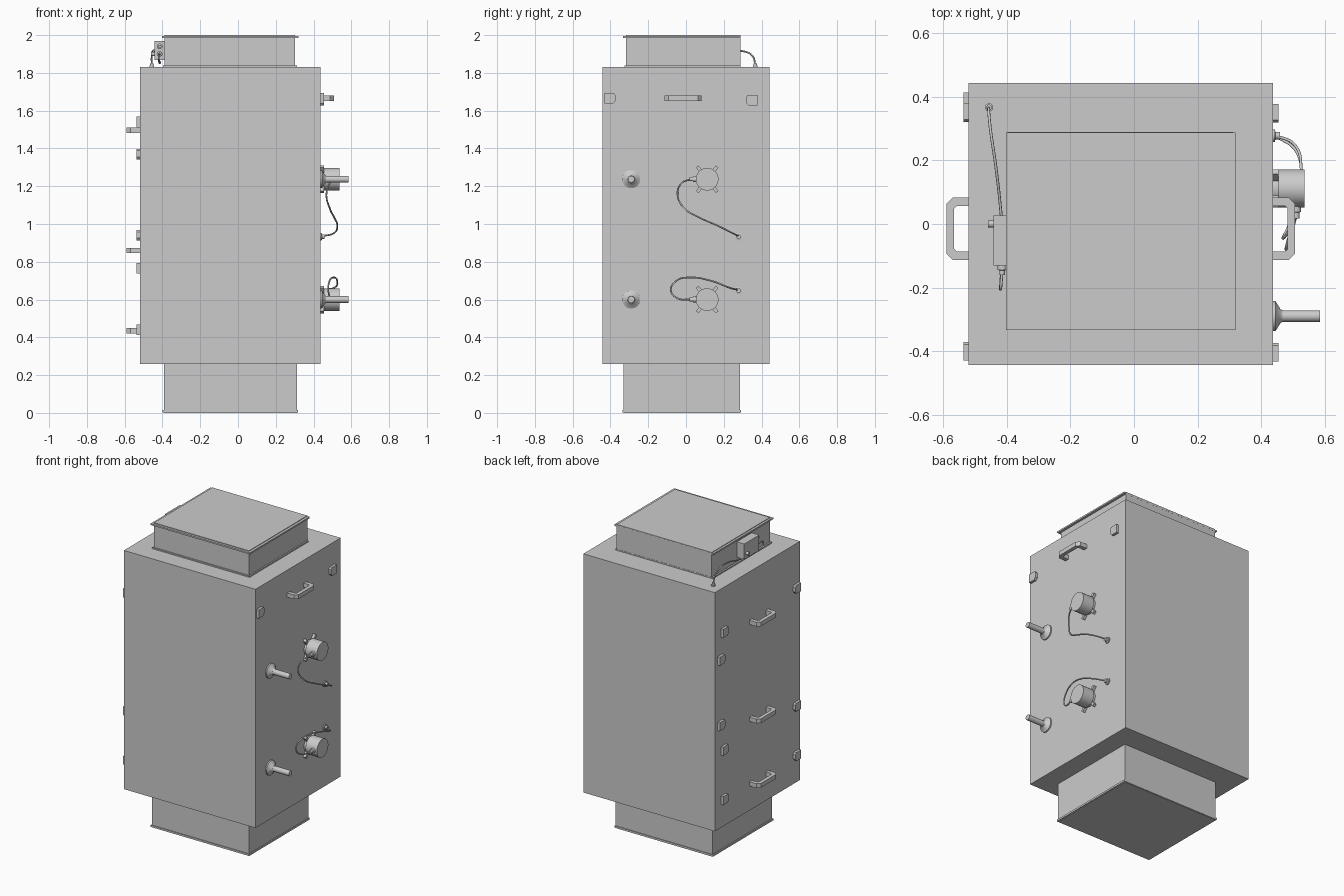
import bpy, bmesh, math
from mathutils import Vector

if "Cube" in bpy.data.objects:
    bpy.data.objects.remove(bpy.data.objects["Cube"])


def finish(name, bm, smooth=False):
    bmesh.ops.recalc_face_normals(bm, faces=bm.faces)
    me = bpy.data.meshes.new(name)
    bm.to_mesh(me)
    bm.free()
    ob = bpy.data.objects.new(name, me)
    bpy.context.collection.objects.link(ob)
    if smooth:
        bpy.ops.object.select_all(action='DESELECT')
        bpy.context.view_layer.objects.active = ob
        ob.select_set(True)
        bpy.ops.object.shade_smooth_by_angle(angle=math.radians(35))
    return ob


def prism(name, pts, depth):
    """Extrude a planar outline of 3D points along a vector."""
    bm = bmesh.new()
    face = bm.faces.new([bm.verts.new(p) for p in pts])
    ext = bmesh.ops.extrude_face_region(bm, geom=[face], use_keep_orig=True)
    moved = [g for g in ext['geom'] if isinstance(g, bmesh.types.BMVert)]
    bmesh.ops.translate(bm, vec=depth, verts=moved)
    return finish(name, bm)


def box(name, x0, x1, y0, y1, z0, z1):
    return prism(name, [(x0, y0, z0), (x1, y0, z0), (x1, y1, z0), (x0, y1, z0)], (0, 0, z1 - z0))


def lathe(name, start, direction, profile, sides=24):
    """Stack of (distance, radius) rings along a direction, capped at both ends."""
    d = Vector(direction).normalized()
    rot = d.to_track_quat('Z', 'Y')
    bm = bmesh.new()
    rings = []
    for t, r in profile:
        ring = []
        for i in range(sides):
            a = 2 * math.pi * (i + 0.5) / sides
            ring.append(bm.verts.new(Vector(start) + rot @ Vector((r * math.cos(a), r * math.sin(a), t))))
        rings.append(ring)
    for lo, hi in zip(rings, rings[1:]):
        for i in range(sides):
            j = (i + 1) % sides
            bm.faces.new((lo[i], lo[j], hi[j], hi[i]))
    bm.faces.new(rings[0][::-1])
    bm.faces.new(rings[-1])
    return finish(name, bm, True)


def cable(name, pts, radius=0.0045):
    cu = bpy.data.curves.new(name, 'CURVE')
    cu.dimensions = '3D'
    cu.bevel_depth = radius
    cu.bevel_resolution = 2
    cu.resolution_u = 8
    cu.use_fill_caps = True
    sp = cu.splines.new('BEZIER')
    sp.bezier_points.add(len(pts) - 1)
    for bp, p in zip(sp.bezier_points, pts):
        bp.co = p
        bp.handle_left_type = bp.handle_right_type = 'AUTO'
    ob = bpy.data.objects.new(name, cu)
    bpy.context.collection.objects.link(ob)
    bpy.ops.object.select_all(action='DESELECT')
    bpy.context.view_layer.objects.active = ob
    ob.select_set(True)
    bpy.ops.object.convert(target='MESH')


XL, XR = -0.52, 0.437   # casing side planes

# Casing and ducts with flanges
box("casing", XL, XR, -0.443, 0.443, 0.26, 1.83)
box("lower_duct", -0.393, 0.312, -0.332, 0.287, 0.0, 0.26)
box("lower_duct_lip", -0.40, 0.317, -0.337, 0.291, 0.003, 0.015)
box("upper_duct", -0.388, 0.303, -0.318, 0.288, 1.83, 2.0)
box("upper_duct_flange", -0.402, 0.319, -0.333, 0.2885, 1.986, 1.996)
box("upper_duct_base_lip", -0.398, 0.312, -0.326, 0.2895, 1.83, 1.838)


# Handles: chamfered C-shaped bars
def handle(side, z):
    x = XR if side > 0 else XL
    prof = [(0, -0.113), (0.05, -0.113), (0.07, -0.093), (0.07, 0.063), (0.05, 0.083), (0, 0.083),
            (0, 0.057), (0.038, 0.057), (0.046, 0.049), (0.046, -0.079), (0.038, -0.087), (0, -0.087)]
    prism("handle", [(x + side * a, b, z - 0.014) for a, b in prof], (0, 0, 0.028))


handle(1, 1.666)
for z in (1.497, 0.86, 0.435):
    handle(-1, z)


# Latches: small plates with clipped inner corners
def latch(side, y, z):
    x = XR if side > 0 else XL
    s = 1 if y < 0 else -1
    prof = [(-0.029, -0.028), (0.017, -0.028), (0.029, -0.014), (0.029, 0.018), (0.021, 0.028), (-0.029, 0.028)]
    prism("latch", [(x, y + s * a, z + b) for a, b in prof], (side * 0.017, 0, 0))


latch(1, -0.403, 1.665)
latch(1, 0.349, 1.655)
for z in (1.54, 0.765, 0.44):
    latch(-1, -0.40, z)
    latch(-1, 0.35, z)
for z in (1.37, 0.94):
    latch(-1, 0.385, z)

# Probe fittings and pressure switches on the right side
for z in (1.237, 0.60):
    lathe("probe_flange", (XR, -0.29, z), (1, 0, 0), [(0, 0.048), (0.008, 0.048), (0.024, 0.022), (0.03, 0.019)], 20)
    lathe("probe_tube", (XR, -0.29, z), (1, 0, 0), [(0, 0.018), (0.148, 0.018)], 16)
    y = 0.112
    lathe("sensor_base", (XR, y, z), (1, 0, 0), [(0, 0.05), (0.018, 0.05)])
    lathe("sensor_body", (XR, y, z), (1, 0, 0), [(0.018, 0.06), (0.1, 0.06)])
    for k in range(4):
        a = math.radians(52 if k % 2 else 128) + math.pi * (k // 2)
        u, v = Vector((0, math.cos(a), math.sin(a))), Vector((0, -math.sin(a), math.cos(a)))
        c = Vector((XR, y, z))
        prism("sensor_foot", [c + u * 0.03 - v * 0.009, c + u * 0.085 - v * 0.009,
                              c + u * 0.085 + v * 0.009, c + u * 0.03 + v * 0.009], (0.018, 0, 0))
    lathe("sensor_gland", (0.51, 0.06, z), (0, -1, 0), [(0, 0.016), (0.022, 0.016), (0.024, 0.011), (0.042, 0.011)], 12)

# Sensor cables and their wall glands
cable("upper_sensor_cable", [(0.51, 0.025, 1.237), (0.485, -0.025, 1.215), (0.468, -0.045, 1.155),
                             (0.485, -0.01, 1.085), (0.512, 0.08, 1.03), (0.526, 0.17, 0.99),
                             (0.505, 0.25, 0.95), (0.44, 0.28, 0.935)])
cable("lower_sensor_cable", [(0.51, 0.025, 0.60), (0.49, -0.045, 0.607), (0.478, -0.08, 0.65),
                             (0.485, -0.05, 0.70), (0.505, 0.02, 0.717), (0.525, 0.13, 0.70),
                             (0.51, 0.23, 0.663), (0.44, 0.28, 0.65)])
for z in (0.933, 0.648):
    lathe("wall_gland", (XR, 0.278, z), (1, 0, 0), [(0, 0.02), (0.006, 0.02), (0.008, 0.012), (0.022, 0.012)], 12)

# Junction box on the upper duct
box("junction_box", -0.442, -0.387, -0.13, 0.026, 1.868, 1.97)
lathe("box_knob", (-0.44, 0.0, 1.9), (-1, 0, 0), [(0, 0.011), (0.02, 0.011)], 12)
for z in (1.94, 1.90):
    lathe("box_gland", (-0.415, -0.128, z), (0, -1, 0), [(0, 0.015), (0.016, 0.015), (0.018, 0.009), (0.032, 0.009)], 12)
cable("box_cable", [(-0.415, -0.15, 1.90), (-0.42, -0.205, 1.885), (-0.418, -0.17, 1.858), (-0.412, -0.06, 1.855),
                    (-0.42, 0.05, 1.87), (-0.436, 0.19, 1.91), (-0.452, 0.30, 1.915),
                    (-0.457, 0.352, 1.89), (-0.457, 0.367, 1.835)])
lathe("roof_gland", (-0.456, 0.367, 1.83), (0, 0, 1), [(0, 0.013), (0.008, 0.013), (0.009, 0.009), (0.02, 0.009)], 12)
